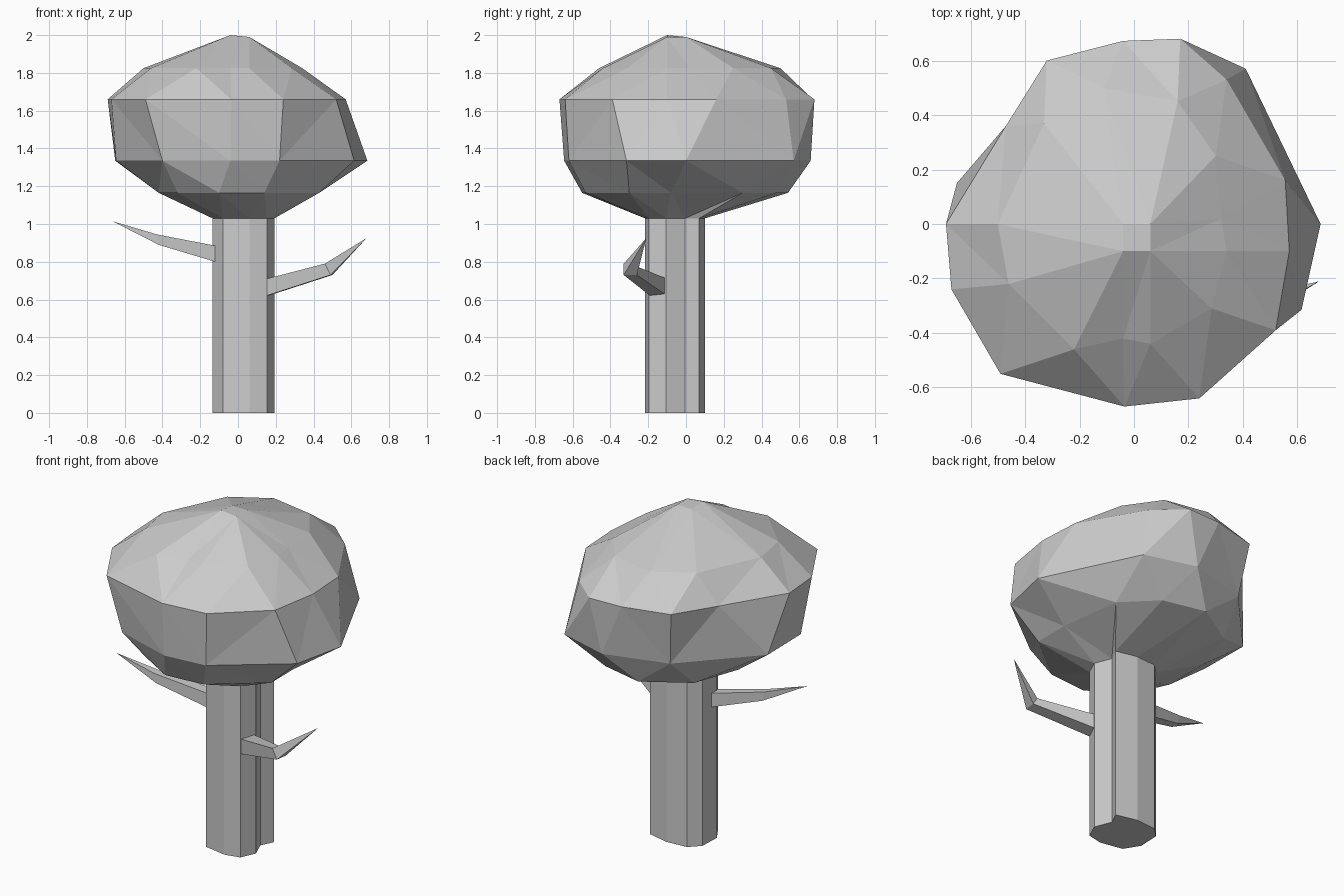
import bpy
import bmesh
import math

default_cube = bpy.data.objects.get("Cube")
if default_cube:
    bpy.data.objects.remove(default_cube, do_unlink=True)

# One plain colour for the whole tree
grey = bpy.data.materials.new("plain_grey")
grey.use_nodes = True
colour = (0.6, 0.6, 0.6, 1)
grey.diffuse_color = colour
grey.node_tree.nodes["Principled BSDF"].inputs["Base Color"].default_value = colour


def ring(height, *points):
    """Horizontal cross-section at one height, listed anticlockwise."""
    return [(x, y, height) for x, y in points]


def ordered(points):
    """Sort a ring by angle about its own centre."""
    cx = sum(p[0] for p in points) / len(points)
    cy = sum(p[1] for p in points) / len(points)
    pairs = [(math.atan2(p[1] - cy, p[0] - cx), p) for p in points]
    return sorted(pairs, key=lambda pair: pair[0])


def finish(bm, name):
    """Turn a bmesh into a flat-shaded object."""
    bmesh.ops.recalc_face_normals(bm, faces=bm.faces)
    mesh = bpy.data.meshes.new(name)
    bm.to_mesh(mesh)
    bm.free()
    mesh.materials.append(grey)
    obj = bpy.data.objects.new(name, mesh)
    bpy.context.collection.objects.link(obj)
    return obj


def stitch(bm, low, high):
    """Join two angle-sorted rings of different counts with triangles."""
    i = j = 0
    n, m = len(low), len(high)

    def angle(loop, k):
        return loop[k % len(loop)][0] + math.tau * (k // len(loop))

    while i < n or j < m:
        a, b = low[i % n][1], high[j % m][1]
        low_mid = angle(low, i) + angle(low, i + 1)
        high_mid = angle(high, j) + angle(high, j + 1)
        if j >= m or (i < n and low_mid < high_mid):
            i += 1
            bm.faces.new((a, low[i % n][1], b))
        else:
            j += 1
            bm.faces.new((a, high[j % m][1], b))


def loft_rings(name, rings):
    """Closed faceted body through a stack of rings."""
    bm = bmesh.new()
    loops = [[(angle, bm.verts.new(p)) for angle, p in ordered(r)] for r in rings]
    for low, high in zip(loops, loops[1:]):
        stitch(bm, low, high)
    for end in (loops[0], loops[-1]):
        bm.faces.new([v for _, v in end])
    return finish(bm, name)


def branch(name, root, elbow, tip):
    """Four-sided branch: root section, elbow section, pointed tip."""
    bm = bmesh.new()
    base = [bm.verts.new(p) for p in root]
    bend = [bm.verts.new(p) for p in elbow]
    point = bm.verts.new(tip)
    bm.faces.new(base)
    for k in range(4):
        nxt = (k + 1) % 4
        bm.faces.new((base[k], base[nxt], bend[nxt], bend[k]))
        bm.faces.new((bend[k], bend[nxt], point))
    return finish(bm, name)


# Trunk: straight prism with a shallow groove on its left side
outline = [(.06, -.217), (.153, -.196), (.193, -.106), (.153, -.005), (.19, .07),
           (.06, .1), (-.07, .09), (-.13, .03), (-.135, -.1), (-.08, -.19)]
trunk_top = 1.03
bm = bmesh.new()
bottom = [bm.verts.new(p) for p in ring(0, *outline)]
cap = bm.faces.new(bottom)
sides = bmesh.ops.extrude_face_region(bm, geom=[cap], use_keep_orig=True)["geom"]
bmesh.ops.translate(bm, vec=(0, 0, trunk_top),
                    verts=[g for g in sides if isinstance(g, bmesh.types.BMVert)])
finish(bm, "trunk")

# Crown: uneven rings from the trunk top up to a small flat peak
loft_rings("crown", [
    ring(trunk_top, *outline),
    ring(1.165, (.43, -.08), (.38, .3), (.2, .48), (-.06, .54), (-.32, .38),
         (-.42, .1), (-.42, -.2), (-.32, -.42), (-.1, -.55), (.14, -.53), (.43, -.3)),
    ring(1.335, (.685, 0), (.41, .57), (.1, .66), (-.28, .55), (-.65, .15),
         (-.645, -.17), (-.4, -.53), (-.04, -.645), (.22, -.62), (.615, -.315)),
    ring(1.66, (.57, -.1), (.555, .16), (.34, .53), (.17, .68), (-.04, .672),
         (-.32, .6), (-.47, .36), (-.69, 0), (-.67, -.24), (-.49, -.55),
         (-.035, -.67), (.24, -.64), (.52, -.39)),
    ring(1.825, (.34, -.1), (.32, .02), (.3, .25), (.16, .45), (-.11, .5),
         (-.33, .37), (-.5, 0), (-.46, -.22), (-.22, -.46), (-.04, -.42),
         (.06, -.44), (.285, -.31)),
    ring(1.99, (.06, -.1), (.06, 0), (-.04, 0), (-.04, -.1)),
])
# Lift one corner of the peak
peak = bpy.data.objects["crown"].data.vertices
peak[min(range(len(peak)), key=lambda k: (-peak[k].co.z, peak[k].co.x + peak[k].co.y))].co.z = 2

# Branches
branch("left_branch",
       [(.15, -.19, .62), (.15, -.19, .71), (.16, -.1, .71), (.16, -.1, .62)],
       [(.49, -.33, .73), (.46, -.33, .79), (.47, -.26, .775), (.5, -.26, .73)],
       (.68, -.21, .925))
branch("right_branch",
       [(-.12, -.12, .8), (-.12, -.12, .885), (-.12, -.05, .885), (-.12, -.05, .8)],
       [(-.42, -.18, .89), (-.43, -.18, .945), (-.43, -.13, .945), (-.42, -.13, .89)],
       (-.665, -.205, 1.015))
